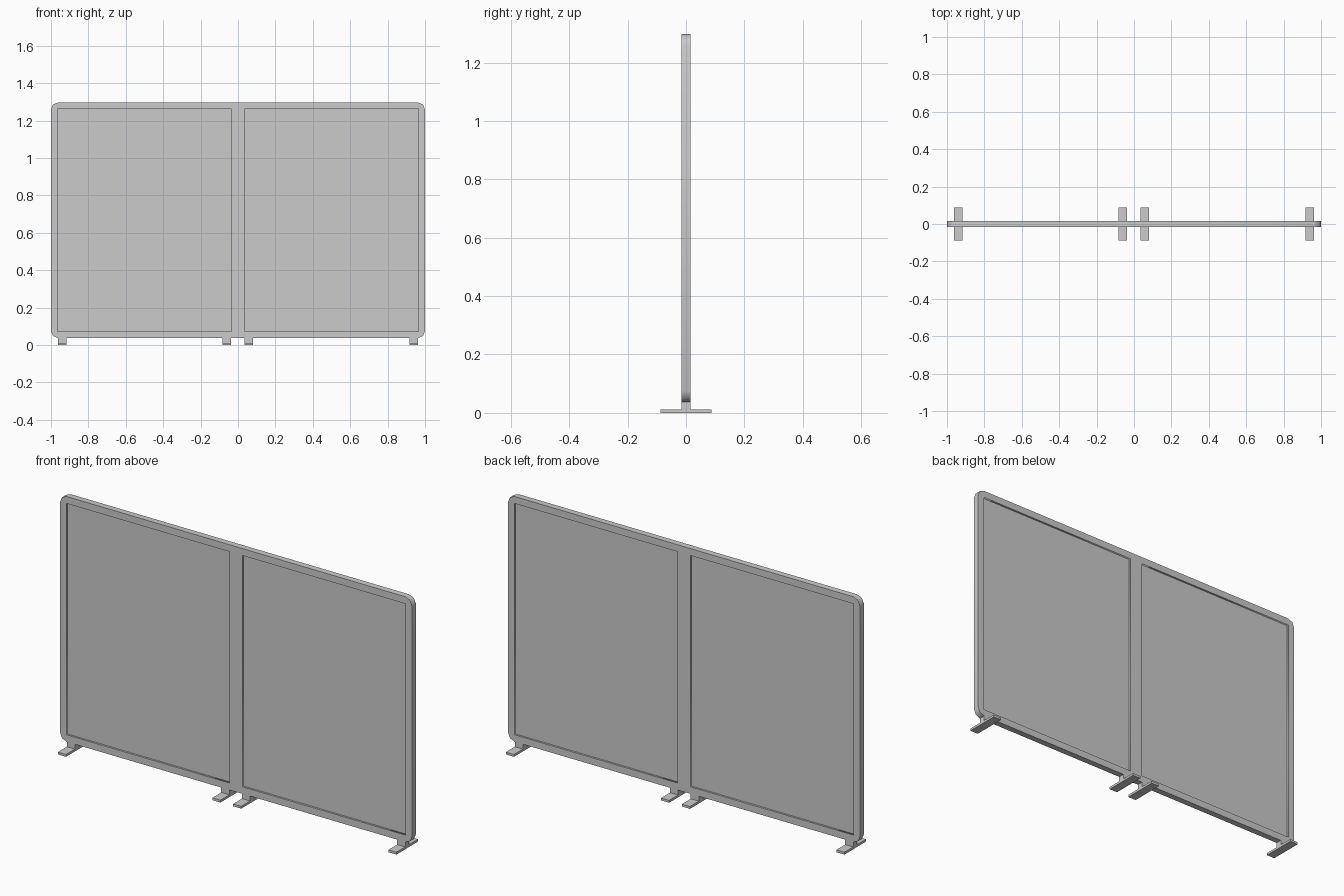
import bpy, math

if "Cube" in bpy.data.objects:
    bpy.data.objects.remove(bpy.data.objects["Cube"])

Z0, Z1 = 0.037, 1.297      # frame bottom and top
HALF_T = 0.016             # half thickness of frame
RADIUS = 0.038             # outer corner radius
BORDER = 0.036             # frame bar width


def box(name, x0, x1, y0, y1, z0, z1):
    bpy.ops.mesh.primitive_cube_add(
        size=1, location=((x0 + x1) / 2, (y0 + y1) / 2, (z0 + z1) / 2))
    ob = bpy.context.object
    ob.name = name
    ob.scale = (x1 - x0, y1 - y0, z1 - z0)
    bpy.ops.object.transform_apply(location=False, rotation=False, scale=True)
    return ob


def rounded_rect(x0, x1, y0, y1, r, seg):
    pts = []
    corners = [(x1 - r, y1 - r), (x0 + r, y1 - r), (x0 + r, y0 + r), (x1 - r, y0 + r)]
    for i, (cx, cy) in enumerate(corners):
        for k in range(seg + 1):
            a = math.pi / 2 * (i + k / seg)
            pts.append((cx + r * math.cos(a), cy + r * math.sin(a)))
    return pts


def rect(x0, x1, y0, y1):
    return [(x0, y0), (x1, y0), (x1, y1), (x0, y1)]


# Frame: rounded outline with two window openings, extruded in depth
openings = [(-1 + BORDER, -BORDER), (BORDER, 1 - BORDER)]
loops = [rounded_rect(-1, 1, Z0, Z1, RADIUS, 2)]
loops += [rect(a, b, Z0 + BORDER, Z1 - BORDER) for a, b in openings]

curve = bpy.data.curves.new("frame", 'CURVE')
curve.dimensions = '2D'
curve.fill_mode = 'BOTH'
curve.extrude = HALF_T
for pts in loops:
    sp = curve.splines.new('POLY')
    sp.points.add(len(pts) - 1)
    for p, (x, y) in zip(sp.points, pts):
        p.co = (x, y, 0, 1)
    sp.use_cyclic_u = True
frame = bpy.data.objects.new("frame", curve)
bpy.context.collection.objects.link(frame)
frame.rotation_euler.x = math.pi / 2
bpy.context.view_layer.objects.active = frame
frame.select_set(True)
bpy.ops.object.convert(target='MESH')

# Thin infill panels set back inside each opening
for side, (a, b) in zip(("left", "right"), openings):
    box(side + "_panel", a, b, -0.006, 0.006, Z0 + BORDER, Z1 - BORDER)

# Feet: flat plate with a short stem up to the frame
for i, x in enumerate((-0.939, -0.061, 0.057, 0.939)):
    box(f"foot_plate_{i + 1}", x - 0.023, x + 0.023, -0.088, 0.088, 0, 0.012)
    box(f"foot_stem_{i + 1}", x - 0.023, x + 0.023, -HALF_T, HALF_T, 0.012, Z0)
